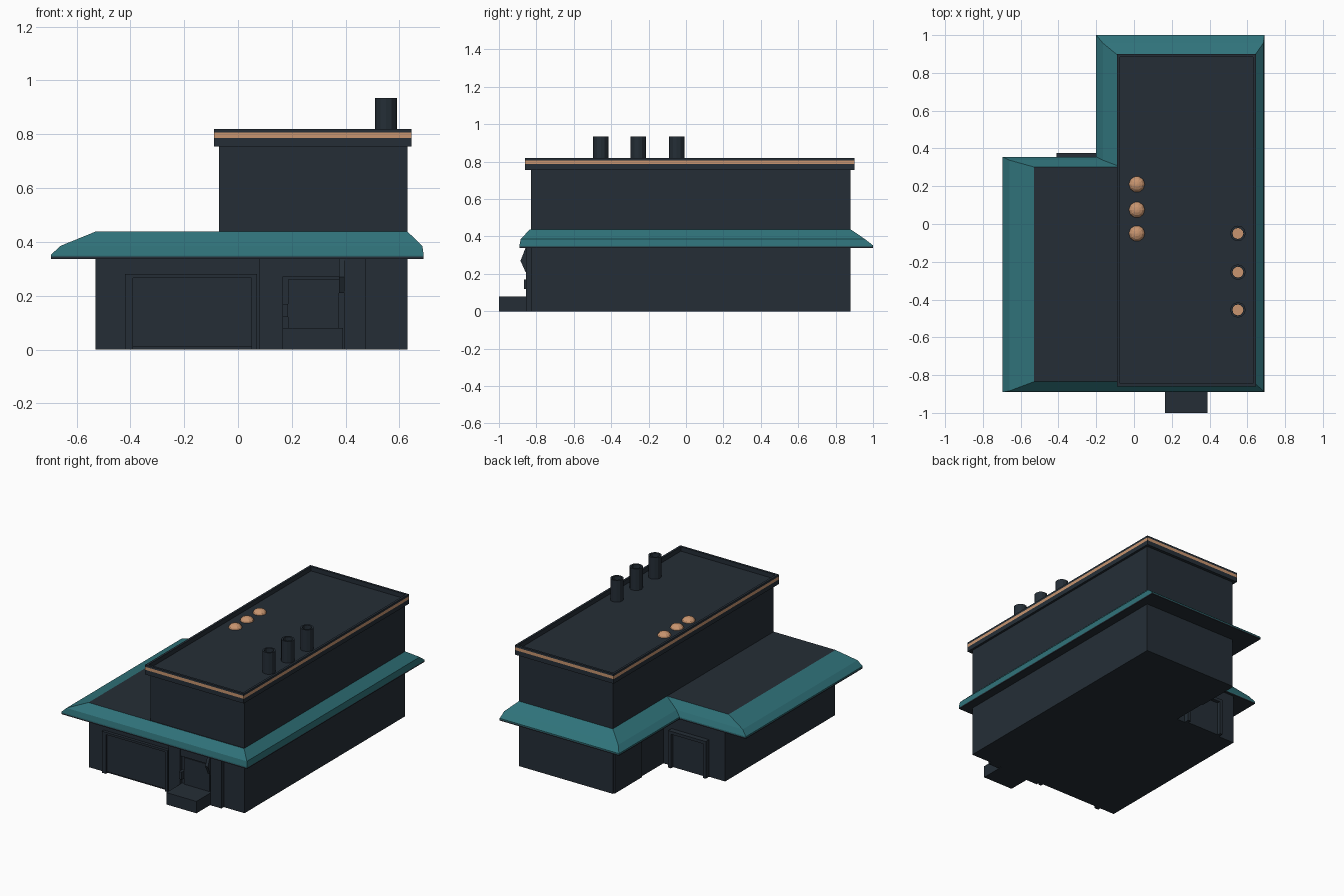
import bpy, bmesh, math

if "Cube" in bpy.data.objects:
    bpy.data.objects.remove(bpy.data.objects["Cube"])


def material(name, rgb):
    m = bpy.data.materials.new(name)
    m.diffuse_color = (*rgb, 1)
    m.use_nodes = True
    m.node_tree.nodes["Principled BSDF"].inputs["Base Color"].default_value = m.diffuse_color
    return m


SLATE = material("dark slate", (0.0180, 0.0270, 0.0370))
TEAL = material("teal", (0.029, 0.170, 0.195))
COPPER = material("copper", (0.58, 0.30, 0.16))


def loft(name, rings, mats, seg_mats=None, top_mat=0):
    """Join (outline, z) rings into a closed solid; each band may have its own material."""
    bm = bmesh.new()
    loops = [[bm.verts.new((x, y, z)) for x, y in pts] for pts, z in rings]
    n = len(loops[0])
    for k, (a, b) in enumerate(zip(loops, loops[1:])):
        for i in range(n):
            j = (i + 1) % n
            f = bm.faces.new((a[i], a[j], b[j], b[i]))
            f.material_index = seg_mats[k] if seg_mats else 0
    bm.faces.new(loops[0])
    bm.faces.new(loops[-1]).material_index = top_mat
    bmesh.ops.recalc_face_normals(bm, faces=bm.faces)
    me = bpy.data.meshes.new(name)
    bm.to_mesh(me)
    bm.free()
    for m in mats:
        me.materials.append(m)
    ob = bpy.data.objects.new(name, me)
    bpy.context.collection.objects.link(ob)
    return ob


def rect(x0, x1, y0, y1):
    return [(x0, y0), (x1, y0), (x1, y1), (x0, y1)]


def ell(x0, xn, x1, y0, yn, y1):
    """L-shaped outline with its notch at the back left."""
    return [(x0, y0), (x1, y0), (x1, y1), (xn, y1), (xn, yn), (x0, yn)]


def circle(cx, cy, r, n):
    return [(cx + r * math.cos(2 * math.pi * i / n),
             cy + r * math.sin(2 * math.pi * i / n)) for i in range(n)]


def box(name, x0, x1, y0, y1, z0, z1, mat=SLATE):
    r = rect(x0, x1, y0, y1)
    return loft(name, [(r, z0), (r, z1)], [mat])


# Ground floor and upper storey
ground = ell(-0.53, -0.07, 0.63, -0.83, 0.34, 0.88)
loft("ground_floor", [(ground, 0), (ground, 0.342)], [SLATE])
box("upper_storey", -0.07, 0.63, -0.83, 0.88, 0.40, 0.76)

# Sloping skirt roof with dark soffit and flat wing roof
eave = ell(-0.695, -0.20, 0.69, -0.89, 0.355, 1.0)
mid = ell(-0.66, -0.165, 0.685, -0.884, 0.338, 0.958)
inner = ell(-0.53, -0.07, 0.63, -0.835, 0.302, 0.88)
loft("skirt_roof", [(eave, 0.337), (eave, 0.345), (eave, 0.352), (mid, 0.385), (inner, 0.438)],
     [SLATE, TEAL], [0, 1, 1, 1], 0)

# Roof slab with copper stripe and low parapet
slab = rect(-0.09, 0.645, -0.86, 0.90)
well = rect(-0.075, 0.63, -0.845, 0.885)
loft("roof_parapet", [(slab, 0.755), (slab, 0.786), (slab, 0.806), (slab, 0.82),
                      (well, 0.82), (well, 0.79)],
     [SLATE, COPPER], [0, 1, 0, 0, 0], 0)

# Hollow chimneys with copper inside
for y in (-0.05, -0.255, -0.455):
    o, i = circle(0.55, y, 0.041, 12), circle(0.55, y, 0.029, 12)
    loft("chimney", [(o, 0.785), (o, 0.935), (i, 0.935), (i, 0.86)],
         [SLATE, COPPER], [0, 0, 0], 1)

# Copper roof domes
for y in (0.21, 0.075, -0.05):
    loft("roof_dome", [(circle(0.015, y, 0.043 * math.cos(a), 10), 0.788 + 0.03 * math.sin(a))
                       for a in (0, 0.4, 0.8, 1.2, 1.5)], [COPPER])

# Wide front door: frame bars and panel
box("garage_frame_left", -0.42, -0.39, -0.85, -0.82, 0, 0.28)
box("garage_frame_right", 0.05, 0.07, -0.85, -0.82, 0, 0.28)
box("garage_frame_top", -0.39, 0.05, -0.85, -0.82, 0.265, 0.28)
box("garage_panel", -0.39, 0.05, -0.838, -0.82, 0.01, 0.265)

# Entrance: step, pilasters, lintel, door
box("front_step", 0.165, 0.39, -1.0, -0.82, 0, 0.08)
box("left_pilaster", 0.08, 0.165, -0.855, -0.82, 0, 0.34)
box("right_pilaster", 0.395, 0.475, -0.855, -0.82, 0, 0.34)
box("entrance_lintel", 0.165, 0.395, -0.85, -0.82, 0.27, 0.34)
box("front_door", 0.185, 0.375, -0.838, -0.82, 0.08, 0.26)

# Pointed wall lamp and door handle
loft("wall_lamp", [(rect(0.375, 0.395, -0.858, -0.83), 0.21),
                   (rect(0.375, 0.395, -0.885, -0.83), 0.27),
                   (rect(0.375, 0.395, -0.858, -0.83), 0.338)], [SLATE])
box("door_handle", 0.165, 0.185, -0.865, -0.83, 0.12, 0.17)

# Back door of the wing
for x0, x1, z0, z1 in ((-0.41, -0.39, 0, 0.25), (-0.15, -0.13, 0, 0.25), (-0.39, -0.15, 0.23, 0.25)):
    box("back_door_frame", x0, x1, 0.33, 0.375, z0, z1)
box("back_door", -0.39, -0.15, 0.33, 0.352, 0, 0.23)
# Side plate on the rear left wall
box("side_plate", -0.078, -0.06, 0.58, 0.87, 0.0, 0.30)
